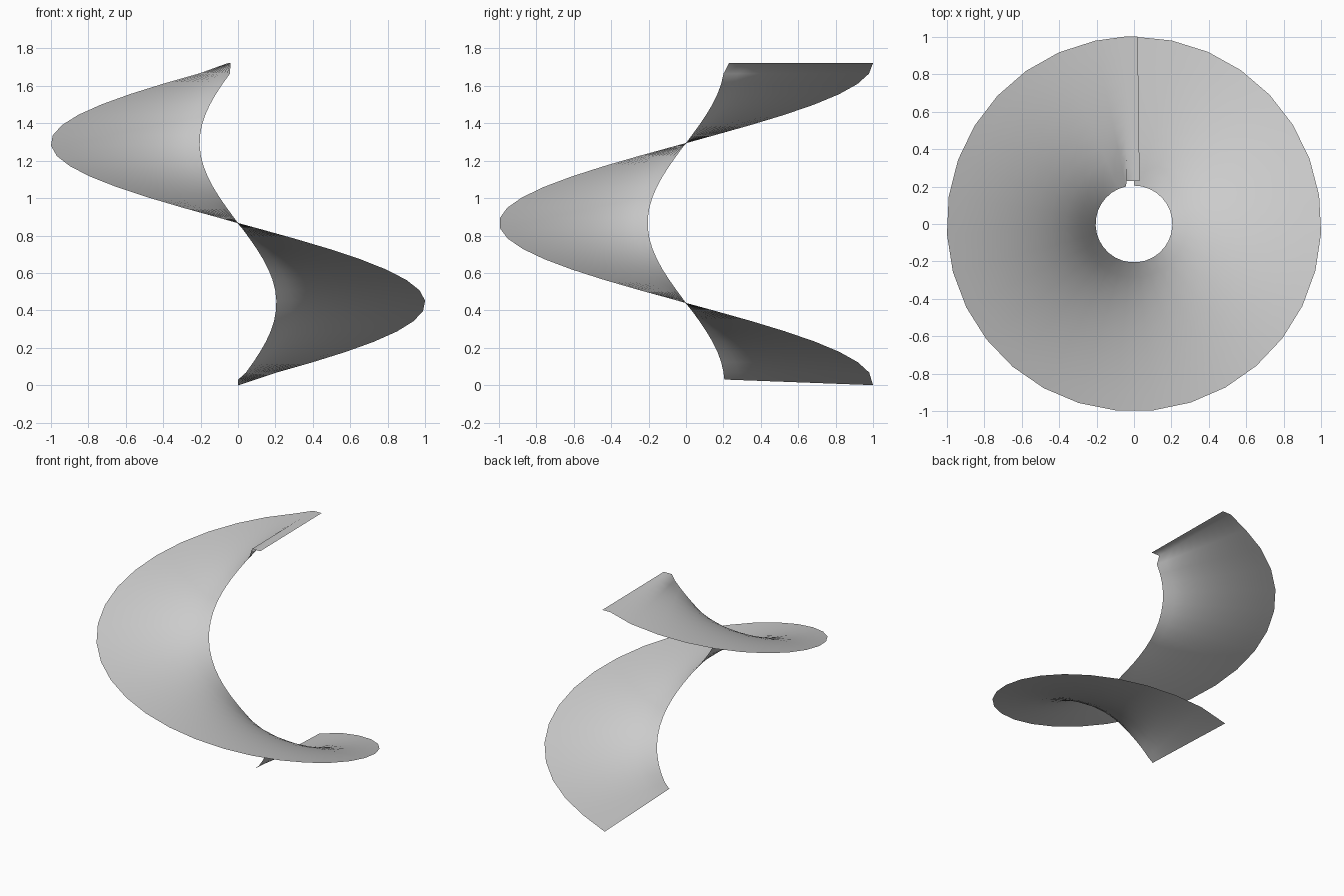
import bpy, bmesh
from math import sin, cos, radians
from mathutils import Vector

cube = bpy.data.objects.get("Cube")
if cube:
    bpy.data.objects.remove(cube)

INNER, OUTER = 0.205, 1.0
STEPS, STEP_ANGLE = 30, 11.6
BASE, RISE = 0.012, 1.71      # height at the start and gain per turn
ACROSS = 10                   # divisions across the ribbon

grey = bpy.data.materials.new("light_grey")
grey.use_nodes = True
colour = (0.6, 0.6, 0.6, 1)
grey.diffuse_color = colour
grey.node_tree.nodes["Principled BSDF"].inputs["Base Color"].default_value = colour


def spoke(i):
    """Inner and outer end of one radial line of the ramp."""
    a = radians(i * STEP_ANGLE)
    z = BASE + RISE * i * STEP_ANGLE / 360
    return [Vector((r * sin(a), r * cos(a), z)) for r in (INNER, OUTER)]


# Spiral ramp, climbing clockwise from the back
spokes = [spoke(i) for i in range(STEPS + 1)]
spokes[0][0].z, spokes[0][1].z = 0.03, 0.0

# Level landing strip at the top
for x_in, x_out in ((-0.04, -0.05), (0.03, 0.02)):
    spokes.append([Vector((x_in, 0.23, 1.722)), Vector((x_out, 1.0, 1.722))])

bm = bmesh.new()
rows = [[bm.verts.new(a.lerp(b, k / ACROSS)) for k in range(ACROSS + 1)]
        for a, b in spokes]
for low, high in zip(rows, rows[1:]):
    for k in range(ACROSS):
        bm.faces.new((low[k], high[k], high[k + 1], low[k + 1]))
bm.normal_update()
if sum(f.normal.z for f in bm.faces) < 0:
    bmesh.ops.reverse_faces(bm, faces=bm.faces[:])
for f in bm.faces:
    f.smooth = True

mesh = bpy.data.meshes.new("spiral_ramp")
bm.to_mesh(mesh)
bm.free()
mesh.materials.append(grey)
ramp = bpy.data.objects.new("spiral_ramp", mesh)
bpy.context.collection.objects.link(ramp)
